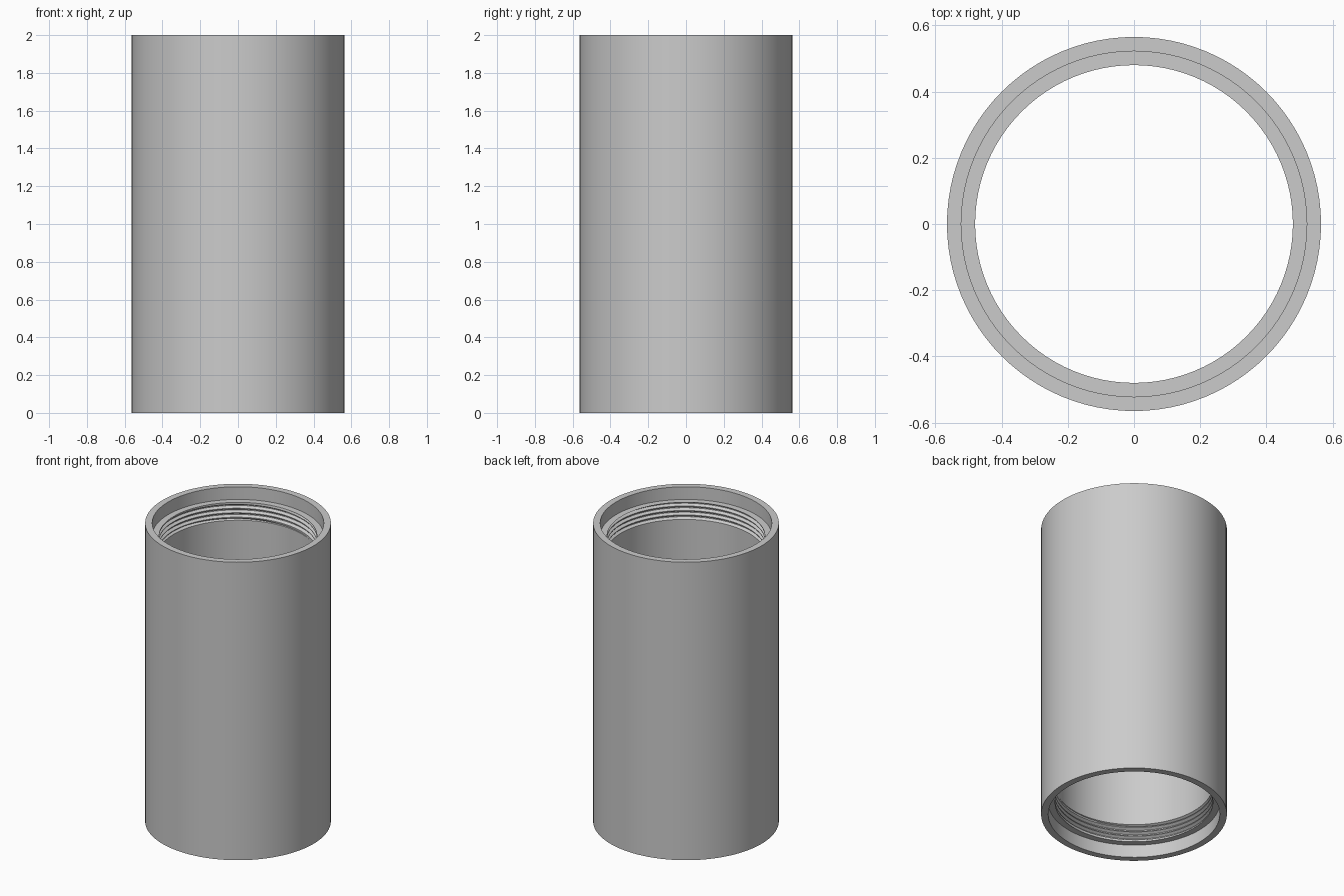
import bpy
import bmesh
from math import sin, cos, pi, radians

cube = bpy.data.objects.get("Cube")
if cube:
    bpy.data.objects.remove(cube)

SEGMENTS = 96
OUTER, RECESS, BORE = 0.565, 0.522, 0.48
TOP, LEDGE, MIDDLE = 2.0, 1.915, 1.0
TURNS, PITCH, DEPTH = 4, 0.03, 0.017
START = radians(-67.5)
THREAD_END = LEDGE - TURNS * PITCH

# One pitch of the thread: fraction of the pitch, groove depth
GROOVE = [(0.0, 0), (0.15, 0), (0.5, DEPTH), (0.65, DEPTH)]


def thread_rows(turn):
    """Radius and height down the thread at a fraction of one turn."""
    rows = []
    for k in range(TURNS + 1):
        for f, depth in GROOVE:
            z = THREAD_END + (k + f + turn - 1) * PITCH
            z = min(max(z, THREAD_END), LEDGE)
            run_out = 2 * min(z - THREAD_END, LEDGE - z)
            rows.append((BORE + min(depth, run_out), z))
    rows.append((BORE, LEDGE))
    return rows[::-1]


def half_profile(turn):
    wall = [(OUTER, MIDDLE), (OUTER, TOP), (RECESS, TOP), (RECESS, LEDGE)]
    return wall + thread_rows(turn) + [(BORE, THREAD_END), (BORE, MIDDLE)]


def add_half(bm, side):
    """Sweep the profile round; side -1 turns the half over for the lower end."""
    columns = []
    for i in range(SEGMENTS + 1):
        turn = i / SEGMENTS
        a = START + turn * 2 * pi
        columns.append([bm.verts.new((r * cos(a), side * r * sin(a),
                                      MIDDLE + side * (z - MIDDLE)))
                        for r, z in half_profile(turn)])
    for left, right in zip(columns, columns[1:]):
        for j in range(len(left) - 1):
            bm.faces.new((left[j], right[j], right[j + 1], left[j + 1]))


# Tube with a recess and an internal thread at each end
bm = bmesh.new()
for side in (1, -1):
    add_half(bm, side)
bmesh.ops.remove_doubles(bm, verts=bm.verts, dist=0.00001)
bmesh.ops.recalc_face_normals(bm, faces=bm.faces)
mesh = bpy.data.meshes.new("threaded_tube")
bm.to_mesh(mesh)
bm.free()
tube = bpy.data.objects.new("threaded_tube", mesh)
bpy.context.collection.objects.link(tube)

# Plain grey finish
grey = bpy.data.materials.new("light_grey")
grey.use_nodes = True
colour = (0.6, 0.6, 0.6, 1)
grey.diffuse_color = colour
grey.node_tree.nodes["Principled BSDF"].inputs["Base Color"].default_value = colour
mesh.materials.append(grey)

bpy.ops.object.select_all(action="DESELECT")
tube.select_set(True)
bpy.context.view_layer.objects.active = tube
bpy.ops.object.shade_smooth_by_angle(angle=radians(30))
